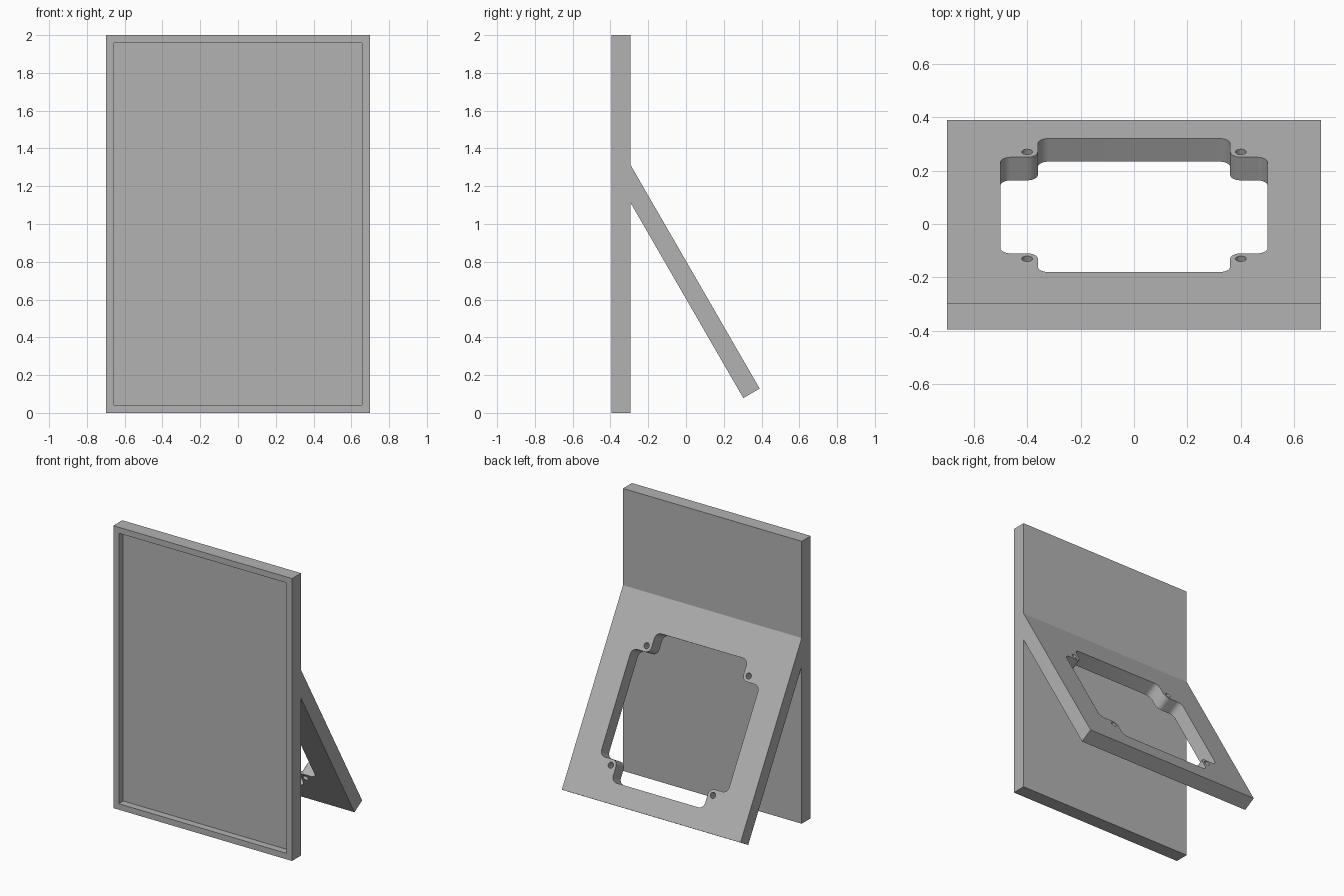
import bpy, bmesh
from math import radians, sin, cos, pi
from mathutils import Matrix, Vector

cube = bpy.data.objects.get("Cube")
if cube:
    bpy.data.objects.remove(cube, do_unlink=True)

grey = bpy.data.materials.new("plain grey")
grey.use_nodes = True
grey.diffuse_color = (0.45, 0.45, 0.45, 1)
grey.node_tree.nodes["Principled BSDF"].inputs["Base Color"].default_value = grey.diffuse_color


def make_object(name, bm):
    bmesh.ops.recalc_face_normals(bm, faces=bm.faces)
    mesh = bpy.data.meshes.new(name)
    bm.to_mesh(mesh)
    bm.free()
    mesh.materials.append(grey)
    ob = bpy.data.objects.new(name, mesh)
    bpy.context.collection.objects.link(ob)
    return ob


def add_prism(bm, points, direction):
    """Extrude a closed outline along a direction."""
    face = bm.faces.new([bm.verts.new(p) for p in points])
    top = bmesh.ops.extrude_face_region(bm, geom=[face], use_keep_orig=True)["geom"]
    bmesh.ops.translate(bm, verts=[v for v in top if isinstance(v, bmesh.types.BMVert)],
                        vec=Vector(direction))


def arc(cx, cy, radius, start, end, steps=8):
    angles = [radians(start + (end - start) * i / steps) for i in range(steps + 1)]
    return [(cx + radius * cos(a), cy + radius * sin(a)) for a in angles]


# Front panel with a shallow recess
bm = bmesh.new()
bmesh.ops.create_cube(bm, size=1, matrix=Matrix.Translation((0, -0.345, 1))
                      @ Matrix.Diagonal((1.4, 0.1, 2, 1)))
bm.normal_update()
front = min(bm.faces, key=lambda f: f.calc_center_median().y)
bmesh.ops.inset_individual(bm, faces=[front], thickness=0.06)
pocket = bmesh.ops.extrude_discrete_faces(bm, faces=[front])["faces"][0]
bmesh.ops.translate(bm, verts=pocket.verts, vec=(0, 0.05, 0))
make_object("front_panel", bm)

# Sloping back stand: local y runs down the slope, local z out of its upper face
slope = Matrix.Translation((0, -0.295, 1.315)) @ Matrix.Rotation(radians(-60), 4, "X")
bm = bmesh.new()
side = [(0, 0), (1.37, 0), (1.37, -0.1), (0.173, -0.1)]
add_prism(bm, [(-0.7, y, z) for y, z in side], (1.4, 0, 0))
stand = make_object("back_stand", bm)
stand.matrix_world = slope

# Cutter: notched opening with rounded corners, and four screw holes
quarter = (arc(0.46, 0.32, 0.04, 0, 90) + arc(0.4, 0.4, 0.04, 270, 180)
           + arc(0.32, 0.46, 0.04, 0, 90))
centre = Vector((0, 0.73, -0.2))
outline, holes = [], []
for k in range(4):
    turn = Matrix.Rotation(k * pi / 2, 3, "Z")
    outline += [turn @ Vector((x, y, 0)) + centre for x, y in quarter]
    holes.append([turn @ Vector((x, y, 0)) + centre
                  for x, y in arc(0.4, 0.4, 0.02, 0, 345, 23)])
bm = bmesh.new()
for loop in [outline] + holes:
    add_prism(bm, loop, (0, 0, 0.3))
cutter = make_object("opening_cutter", bm)
cutter.matrix_world = slope
cutter.hide_render = True

cut = stand.modifiers.new("opening", "BOOLEAN")
cut.operation = "DIFFERENCE"
cut.solver = "EXACT"
cut.object = cutter
bpy.ops.object.select_all(action="DESELECT")
stand.select_set(True)
bpy.context.view_layer.objects.active = stand
bpy.ops.object.modifier_apply(modifier=cut.name)
bpy.data.objects.remove(cutter, do_unlink=True)
bpy.ops.object.shade_smooth_by_angle(angle=radians(30))
